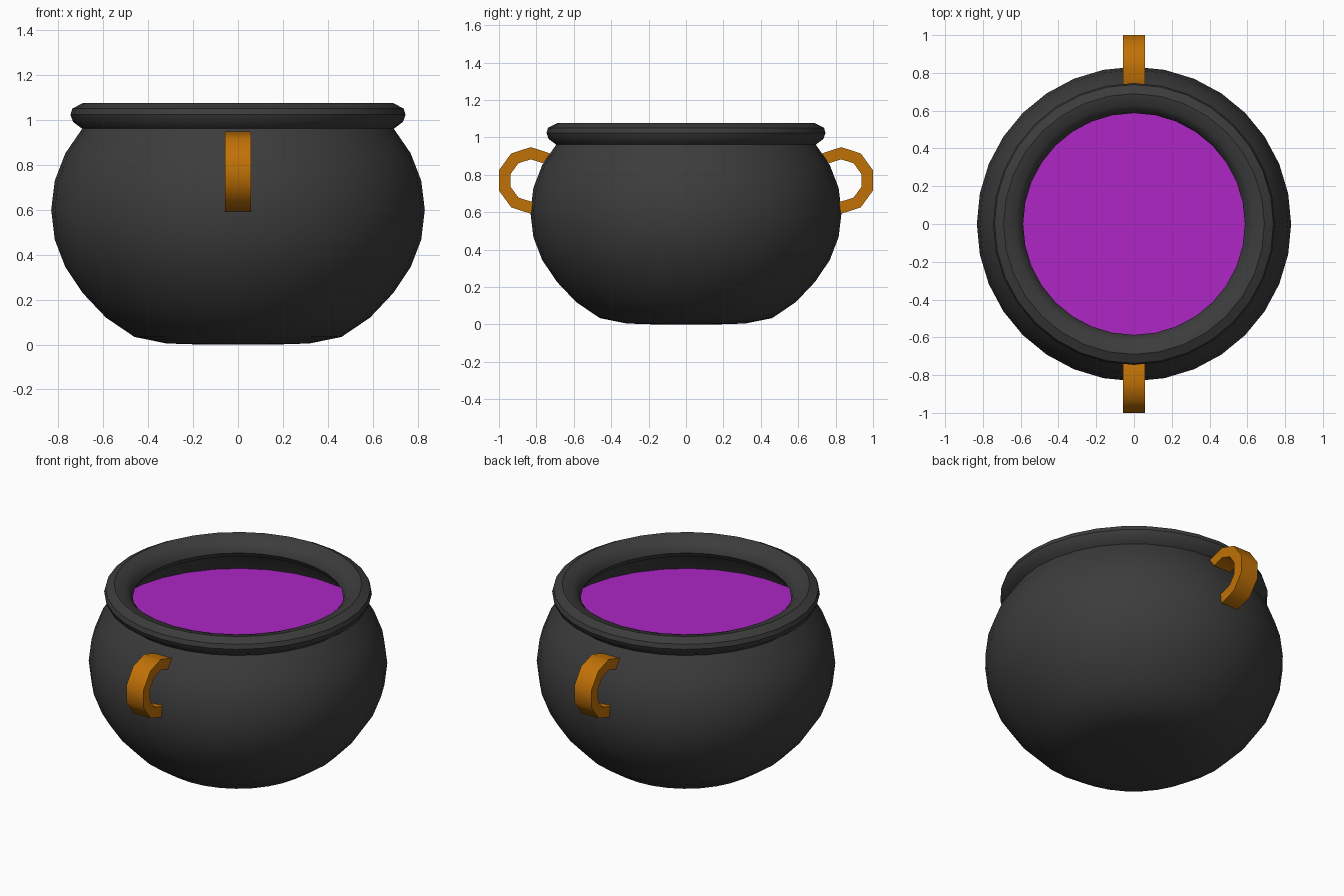
import bpy, bmesh, math

cube = bpy.data.objects.get("Cube")
if cube:
    bpy.data.objects.remove(cube, do_unlink=True)

SEGMENTS = 32


def make_material(name, rgb):
    mat = bpy.data.materials.new(name)
    mat.use_nodes = True
    color = (*rgb, 1.0)
    mat.diffuse_color = color
    mat.node_tree.nodes["Principled BSDF"].inputs["Base Color"].default_value = color
    return mat


def finish(bm, name, mat, angle):
    bmesh.ops.recalc_face_normals(bm, faces=bm.faces)
    mesh = bpy.data.meshes.new(name)
    bm.to_mesh(mesh)
    bm.free()
    mesh.materials.append(mat)
    obj = bpy.data.objects.new(name, mesh)
    bpy.context.collection.objects.link(obj)
    bpy.ops.object.select_all(action="DESELECT")
    obj.select_set(True)
    bpy.context.view_layer.objects.active = obj
    bpy.ops.object.shade_smooth_by_angle(angle=math.radians(angle))


def lathe(name, profile, mat, angle):
    """Revolve (radius, height) points around z."""
    bm = bmesh.new()
    verts = [bm.verts.new((r, 0, z)) for r, z in profile]
    edges = [bm.edges.new(p) for p in zip(verts, verts[1:])]
    bmesh.ops.spin(bm, geom=verts + edges, cent=(0, 0, 0), axis=(0, 0, 1),
                   angle=math.tau, steps=SEGMENTS, use_duplicate=False)
    bmesh.ops.remove_doubles(bm, verts=bm.verts, dist=0.0005)
    finish(bm, name, mat, angle)


def handle(name, side, mat):
    """Flat-sided ten-step ring, open where it meets the pot."""
    bm = bmesh.new()
    sections = []
    for step in range(8):
        a = math.radians(-126 + 36 * step)
        sections.append([
            bm.verts.new((x, side * (0.83 + r * math.cos(a)), 0.77 + r * math.sin(a)))
            for r, x in ((0.178, -0.058), (0.178, 0.058), (0.113, 0.058), (0.113, -0.058))])
    for s, t in zip(sections, sections[1:]):
        for i in range(4):
            j = (i + 1) % 4
            bm.faces.new((s[i], s[j], t[j], t[i]))
    bm.faces.new(sections[0])
    bm.faces.new(sections[-1])
    finish(bm, name, mat, 40)


iron = make_material("dark iron", (0.045, 0.045, 0.045))
bronze = make_material("bronze", (0.53, 0.165, 0.002))
potion = make_material("purple liquid", (0.42, 0.019, 0.56))

# Round thin-walled pot, open at the neck
lathe("pot_body", [
    (0, 0), (0.16, 0), (0.318, 0.005), (0.461, 0.034), (0.588, 0.12),
    (0.692, 0.23), (0.769, 0.345), (0.816, 0.467), (0.832, 0.6),
    (0.816, 0.73), (0.769, 0.852), (0.692, 0.964)], iron, 60)

# Rolled rim overhanging the neck on both sides
rim = [
    (0.692, 0.96), (0.735, 0.992), (0.746, 1.024), (0.738, 1.051),
    (0.69, 1.076), (0.63, 1.062), (0.597, 1.027), (0.587, 0.995), (0.605, 0.965)]
lathe("pot_rim", rim + rim[:1], iron, 35)

# Liquid surface reaching the wall
bm = bmesh.new()
bmesh.ops.create_circle(bm, cap_ends=True, segments=SEGMENTS, radius=0.78)
bmesh.ops.translate(bm, verts=bm.verts, vec=(0, 0, 0.81))
finish(bm, "liquid", potion, 30)

# Front and back handles
handle("front_handle", -1, bronze)
handle("back_handle", 1, bronze)
